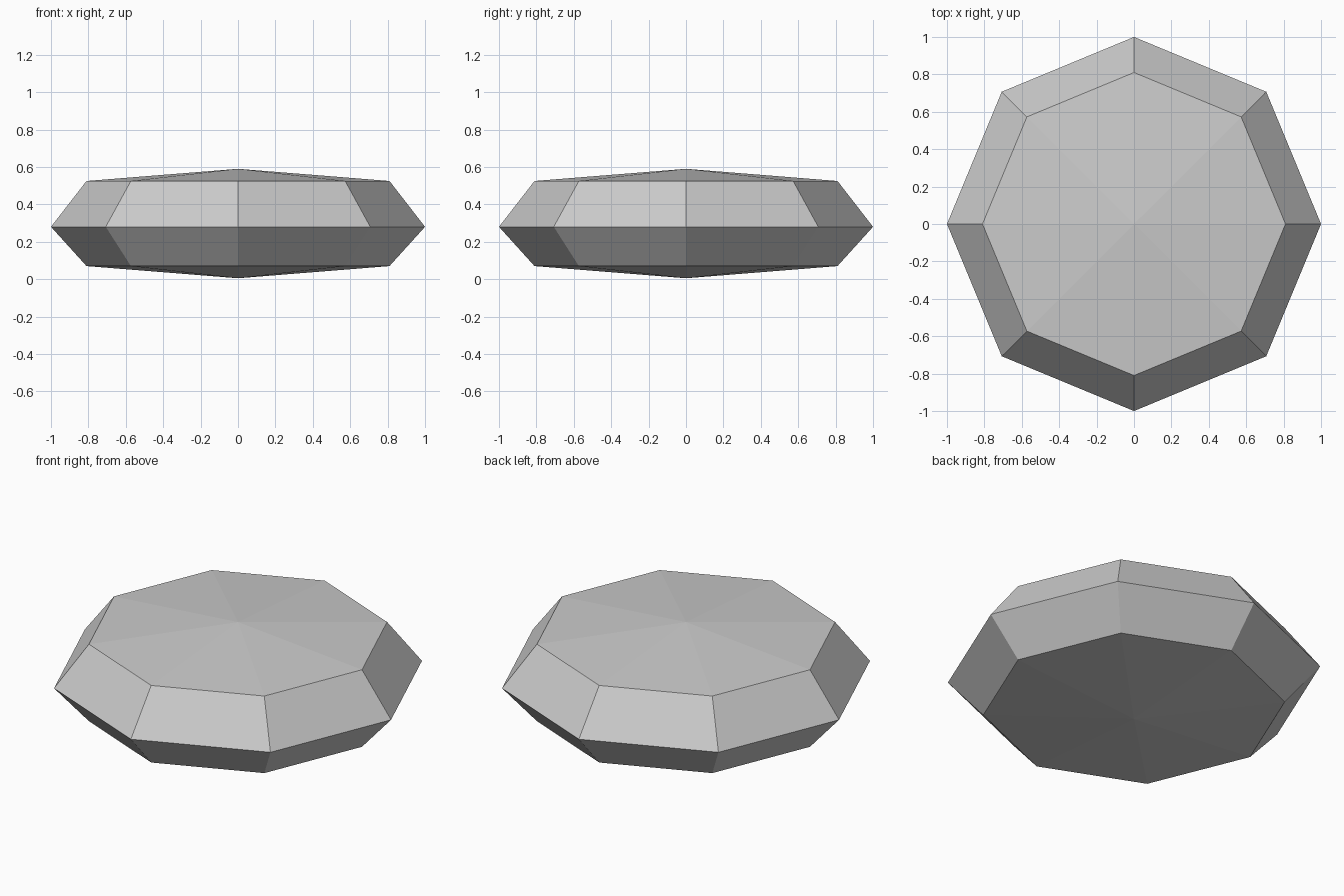
import bpy
import bmesh
from math import cos, sin, tau

cube = bpy.data.objects.get("Cube")
if cube:
    bpy.data.objects.remove(cube, do_unlink=True)

SIDES = 8
RINGS = [(0.81, 0.07), (1.0, 0.28), (0.81, 0.525)]  # radius, height
BOTTOM, TOP = 0.005, 0.59


def make_material(name, color):
    mat = bpy.data.materials.new(name)
    mat.use_nodes = True
    mat.diffuse_color = color
    mat.node_tree.nodes["Principled BSDF"].inputs["Base Color"].default_value = color
    return mat


# Faceted disc: stacked octagons closed by shallow points
bm = bmesh.new()
loops = [[bm.verts.new((r * cos(tau * i / SIDES), r * sin(tau * i / SIDES), z))
          for i in range(SIDES)] for r, z in RINGS]
bottom = bm.verts.new((0, 0, BOTTOM))
top = bm.verts.new((0, 0, TOP))

for i in range(SIDES):
    j = (i + 1) % SIDES
    for low, high in zip(loops, loops[1:]):
        bm.faces.new((low[i], low[j], high[j], high[i]))
    bm.faces.new((loops[0][j], loops[0][i], bottom))
    bm.faces.new((loops[-1][i], loops[-1][j], top))

bmesh.ops.recalc_face_normals(bm, faces=bm.faces)
mesh = bpy.data.meshes.new("faceted_disc")
bm.to_mesh(mesh)
bm.free()

disc = bpy.data.objects.new("faceted_disc", mesh)
bpy.context.collection.objects.link(disc)
mesh.materials.append(make_material("light_grey", (0.6, 0.6, 0.6, 1)))
